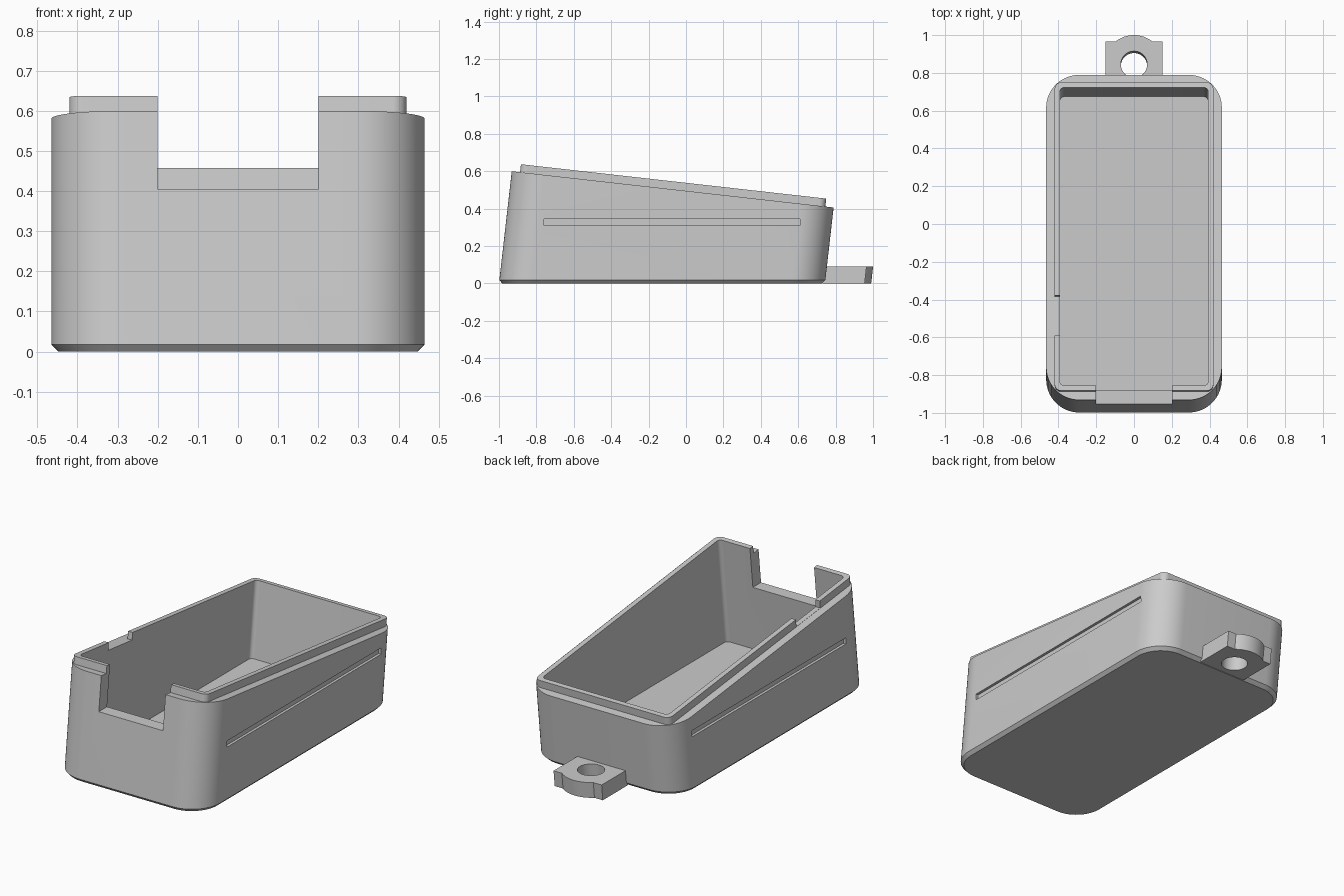
import bpy, bmesh, math

if "Cube" in bpy.data.objects:
    bpy.data.objects.remove(bpy.data.objects["Cube"])

LEAN = 0.114      # walls lean backwards: y shifts by LEAN * z
SLOPE = 0.1125    # rim drops towards the back
MID_Y, HALF_X, HALF_Y = -0.1285, 0.465, 0.8715

grey = bpy.data.materials.new("light grey")
grey.diffuse_color = (0.6, 0.6, 0.6, 1)
grey.use_nodes = True
grey.node_tree.nodes["Principled BSDF"].inputs["Base Color"].default_value = grey.diffuse_color


def rim(y, lift=0.0):
    """Height of the sloping rim plane for a base-plane y."""
    return (0.6 + lift - SLOPE * (y + 0.932)) / (1 + SLOPE * LEAN)


def rounded(inset, radius, seg=14):
    """Rounded rectangle outline, inset from the outer wall."""
    cx, cy = HALF_X - inset - radius, HALF_Y - inset - radius
    pts = []
    for k, (sx, sy) in enumerate(((1, 1), (-1, 1), (-1, -1), (1, -1))):
        for i in range(seg + 1):
            a = math.pi / 2 * (k + i / seg)
            pts.append((sx * cx + radius * math.cos(a),
                        MID_Y + sy * cy + radius * math.sin(a)))
    return pts


def rect(x0, x1, y0, y1):
    return [(x0, y0), (x1, y0), (x1, y1), (x0, y1)]


def loft(name, rings, lean=LEAN):
    """Closed solid through rings of (outline, height function of y)."""
    bm = bmesh.new()
    loops = []
    for pts, height in rings:
        loops.append([bm.verts.new((x, y + lean * height(y), height(y))) for x, y in pts])
    n = len(loops[0])
    for a, b in zip(loops, loops[1:]):
        for i in range(n):
            j = (i + 1) % n
            bm.faces.new((a[i], a[j], b[j], b[i]))
    bm.faces.new(loops[0][::-1])
    bm.faces.new(loops[-1])
    bmesh.ops.recalc_face_normals(bm, faces=bm.faces[:])
    mesh = bpy.data.meshes.new(name)
    bm.to_mesh(mesh)
    bm.free()
    mesh.materials.append(grey)
    obj = bpy.data.objects.new(name, mesh)
    bpy.context.collection.objects.link(obj)
    return obj


def flat(z):
    return lambda y: z


def cut(obj, cutter):
    """Subtract the cutter and remove it."""
    cutter.hide_render = True
    mod = obj.modifiers.new("cut", 'BOOLEAN')
    mod.operation, mod.solver, mod.object = 'DIFFERENCE', 'EXACT', cutter
    activate(obj)
    bpy.ops.object.modifier_apply(modifier=mod.name)
    bpy.data.objects.remove(cutter)


def activate(obj):
    bpy.ops.object.select_all(action='DESELECT')
    obj.select_set(True)
    bpy.context.view_layer.objects.active = obj


# Case: chamfered base, outer wall, shoulder, raised lip, cavity
case = loft("case", [
    (rounded(0.018, 0.157), flat(0)),
    (rounded(0, 0.175), flat(0.018)),
    (rounded(0, 0.175), rim),
    (rounded(0.045, 0.035), rim),
    (rounded(0.045, 0.035), lambda y: rim(y, 0.043)),
    (rounded(0.073, 0.022), lambda y: rim(y, 0.043)),
    (rounded(0.073, 0.022), flat(0.035)),
])

# Front opening
cut(case, loft("front_opening", [(rect(-0.2, 0.2, -1.2, -0.88), flat(0.405)),
                                 (rect(-0.2, 0.2, -1.2, -0.88), flat(0.9))]))
# Gap in the left lip
cut(case, loft("lip_gap", [(rect(-0.5, -0.35, -0.66, -0.445), lambda y: rim(y, 0.001)),
                           (rect(-0.5, -0.35, -0.66, -0.445), flat(0.9))]))
# Long grooves on both sides
for side in (-1, 1):
    outline = rect(*sorted((side * 0.45, side * 0.55)), -0.76, 0.61)
    cut(case, loft("groove", [(outline, flat(0.31)), (outline, flat(0.345))], lean=0))

# Rear tab with rounded end and ring hole
HOLE_Y, R = 0.835, 0.155
start = math.asin(0.12 / R)
arc = [start + (math.pi - 2 * start) * i / 16 for i in range(17)]
outline = ([(-0.15, 0.73), (0.15, 0.73), (0.15, HOLE_Y + 0.12)]
           + [(R * math.cos(a), HOLE_Y + R * math.sin(a)) for a in arc]
           + [(-0.15, HOLE_Y + 0.12)])
tab = loft("rear_tab", [(outline, flat(0)), (outline, flat(0.09))])
circle = [(0.07 * math.cos(math.tau * i / 40), HOLE_Y + 0.07 * math.sin(math.tau * i / 40))
          for i in range(40)]
cut(tab, loft("tab_hole", [(circle, flat(-0.1)), (circle, flat(0.2))]))

for obj in (case, tab):
    activate(obj)
    bpy.ops.object.shade_smooth_by_angle(angle=math.radians(25))
